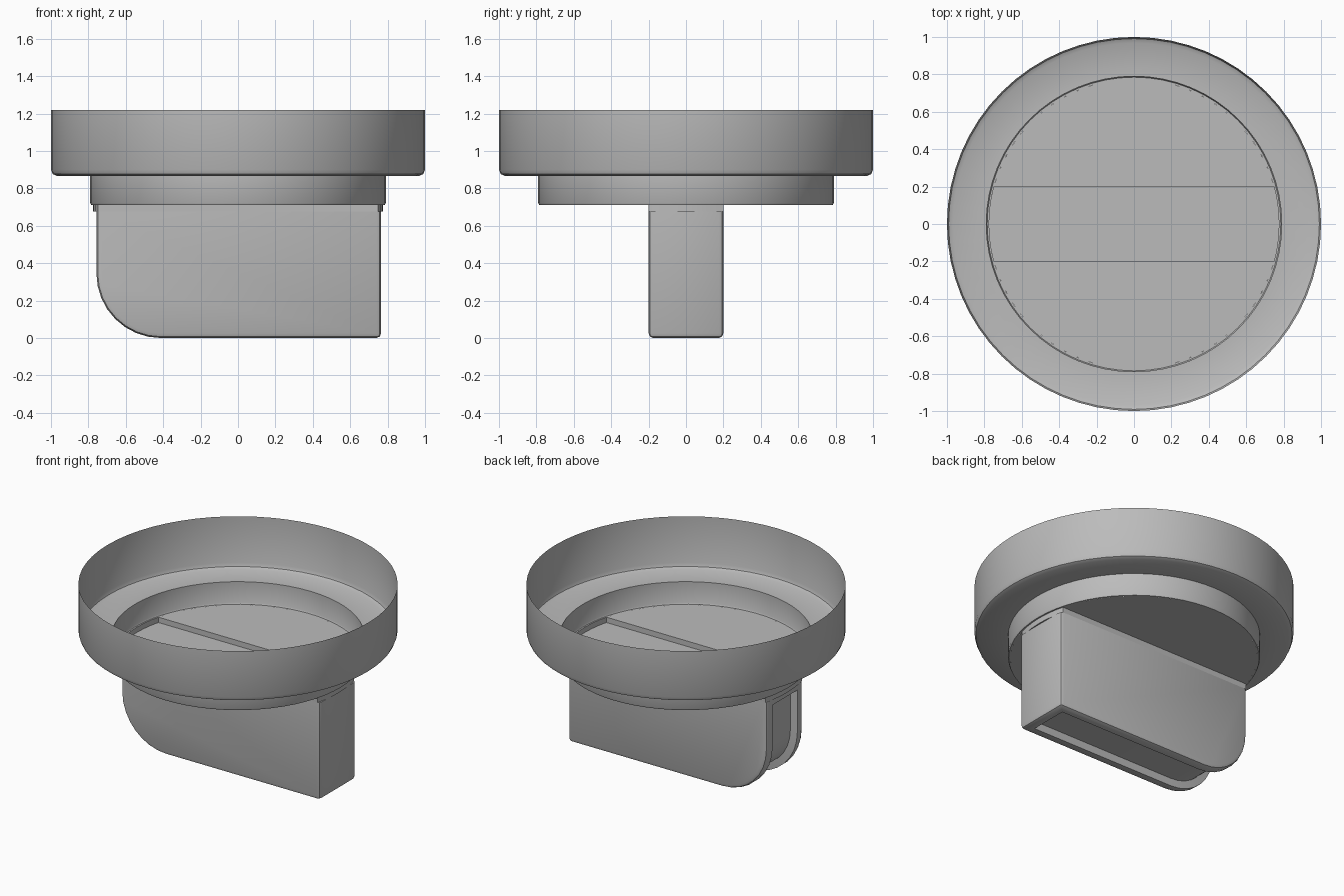
import bpy, bmesh, math

if "Cube" in bpy.data.objects:
    bpy.data.objects.remove(bpy.data.objects["Cube"])

grey = bpy.data.materials.new("mid_grey")
grey.use_nodes = True
colour = (0.5, 0.5, 0.5, 1)
grey.diffuse_color = colour
grey.node_tree.nodes["Principled BSDF"].inputs["Base Color"].default_value = colour

SEGMENTS = 64
HALF = 0.2          # half the grip width
FLOOR = 0.712       # cup floor height
SLOT = 0.675        # slot floor height
SLOT_R = 0.775      # radius of the floor disc


def finish(bm, name, angle):
    bmesh.ops.recalc_face_normals(bm, faces=bm.faces)
    mesh = bpy.data.meshes.new(name)
    bm.to_mesh(mesh)
    bm.free()
    obj = bpy.data.objects.new(name, mesh)
    bpy.context.collection.objects.link(obj)
    mesh.materials.append(grey)
    bpy.ops.object.select_all(action="DESELECT")
    obj.select_set(True)
    bpy.context.view_layer.objects.active = obj
    bpy.ops.object.shade_smooth_by_angle(angle=math.radians(angle))
    return obj


def arc(start, end, steps):
    return [(SLOT_R * math.cos(start + (end - start) * i / steps),
             SLOT_R * math.sin(start + (end - start) * i / steps))
            for i in range(steps + 1)]


# Stepped cup: thin lathed sheet with a rounded flange
profile = [(1, 1.22), (1, 0.9), (0.991, 0.877), (0.968, 0.866), (0.79, 0.866),
           (0.79, 0.722), (0.785, FLOOR), (SLOT_R, FLOOR)]
bm = bmesh.new()
points = [bm.verts.new((r, 0, z)) for r, z in profile]
edges = [bm.edges.new(pair) for pair in zip(points, points[1:])]
bmesh.ops.spin(bm, geom=points + edges, cent=(0, 0, 0), axis=(0, 0, 1),
               angle=math.tau, steps=SEGMENTS)
bmesh.ops.remove_doubles(bm, verts=bm.verts, dist=0.0001)
finish(bm, "stepped_cup", 40)

# Cup floor: two flat segments either side of a shallow slot
bm = bmesh.new()
cut = math.asin(HALF / SLOT_R)
for offset in (0, math.pi):
    side = arc(cut + offset, math.pi - cut + offset, 28)
    bm.faces.new([bm.verts.new((x, y, FLOOR)) for x, y in side])
ends = arc(-cut, cut, 6) + arc(math.pi - cut, math.pi + cut, 6)
slot = bm.faces.new([bm.verts.new((x, y, SLOT)) for x, y in ends])
walls = bmesh.ops.extrude_edge_only(bm, edges=list(slot.edges))
for v in walls["geom"]:
    if isinstance(v, bmesh.types.BMVert):
        v.co.z = FLOOR
bmesh.ops.remove_doubles(bm, verts=bm.verts, dist=0.0001)
finish(bm, "slotted_floor", 30)

# Grip: extruded outline with one rounded lower corner
LEFT, RIGHT, RADIUS = -0.757, 0.765, 0.345
outline = [(RIGHT, SLOT), (LEFT, SLOT)]
for i in range(9):
    a = math.pi + math.pi / 2 * i / 8
    outline.append((LEFT + RADIUS + RADIUS * math.cos(a),
                    RADIUS + RADIUS * math.sin(a)))
outline.append((RIGHT, 0))
bm = bmesh.new()
face = bm.faces.new([bm.verts.new((x, -HALF, z)) for x, z in outline])
extruded = bmesh.ops.extrude_face_region(bm, geom=[face])["geom"]
for v in extruded:
    if isinstance(v, bmesh.types.BMVert):
        v.co.y = HALF
bmesh.ops.recalc_face_normals(bm, faces=bm.faces)

# Soften every grip edge except those against the cup
sharp = [e for e in bm.edges
         if e.calc_face_angle(0) > 1 and min(v.co.z for v in e.verts) < SLOT - 0.01]
bmesh.ops.bevel(bm, geom=sharp, offset=0.025, segments=2, profile=0.5,
                affect="EDGES", clamp_overlap=True)
bm.normal_update()

# Recessed channel along the underside and the rounded end
channel = [f for f in bm.faces
           if abs(f.normal.y) < 0.1 and f.normal.z < 0.1
           and f.normal.x < 0.1 and f.calc_area() > 0.01]
bmesh.ops.inset_region(bm, faces=channel, thickness=0.04, use_even_offset=True)
bmesh.ops.inset_region(bm, faces=channel, thickness=0.005, depth=-0.05,
                       use_even_offset=True)
finish(bm, "grip", 30)
